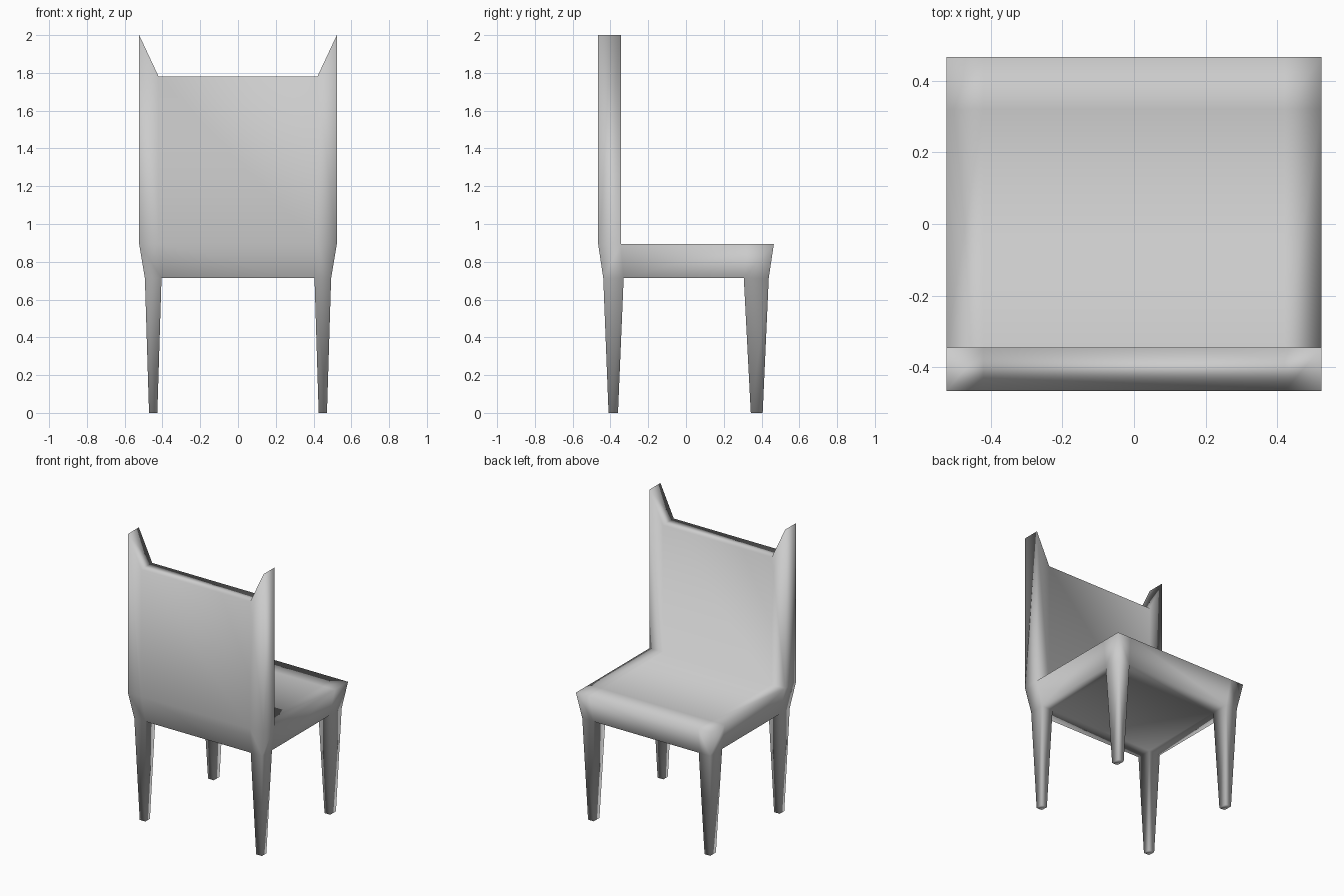
import bpy
import bmesh

default = bpy.data.objects.get("Cube")
if default:
    bpy.data.objects.remove(default, do_unlink=True)

# Cross-section of each level: outer and inner half widths, depth lines,
# height at the outer and inner width lines
LEVELS = [
    (0.471, 0.427, (-0.41, -0.36, 0.343, 0.406), 0.0, 0.0),        # feet
    (0.493, 0.405, (-0.438, -0.33, 0.306, 0.438), 0.713, 0.713),   # seat underside
    (0.523, 0.42, (-0.465, -0.345, 0.32, 0.465), 0.894, 0.894),    # seat top
    (0.523, 0.42, (-0.465, -0.345, 0.32, 0.465), 2.0, 1.78),       # backrest top
]


def point(i, j, k):
    outer, inner, depths, z_outer, z_inner = LEVELS[k]
    x = (-outer, -inner, inner, outer)[i]
    return x, depths[j], z_outer if i in (0, 3) else z_inner


def solid(i, j, k):
    if not (0 <= i < 3 and 0 <= j < 3):
        return False
    if k == 0:                       # legs at the four corners
        return i != 1 and j != 1
    if k == 1:                       # full seat slab
        return True
    return k == 2 and j == 0         # backrest along the rear row


# Continuous skin around the solid cells, so shading flows between parts
bm = bmesh.new()
verts = {}


def vert(key):
    if key not in verts:
        verts[key] = bm.verts.new(point(*key))
    return verts[key]


CORNERS = ((0, 0), (1, 0), (1, 1), (0, 1))
cells = [(i, j, k) for i in range(3) for j in range(3) for k in range(3)]
for cell in cells:
    if not solid(*cell):
        continue
    for axis in range(3):
        for side in (0, 1):
            neighbour = list(cell)
            neighbour[axis] += 2 * side - 1
            if solid(*neighbour):
                continue
            loop = []
            for a, b in CORNERS:
                key = list(cell)
                key[axis] += side
                key[(axis + 1) % 3] += a
                key[(axis + 2) % 3] += b
                loop.append(vert(tuple(key)))
            bm.faces.new(loop if side else loop[::-1])

for face in bm.faces:
    face.smooth = True

mesh = bpy.data.meshes.new("chair")
bm.to_mesh(mesh)
bm.free()

# Plain grey finish
grey = bpy.data.materials.new("light_grey")
grey.use_nodes = True
colour = (0.6, 0.6, 0.6, 1.0)
grey.diffuse_color = colour
grey.node_tree.nodes["Principled BSDF"].inputs["Base Color"].default_value = colour
mesh.materials.append(grey)

chair = bpy.data.objects.new("chair", mesh)
bpy.context.scene.collection.objects.link(chair)
